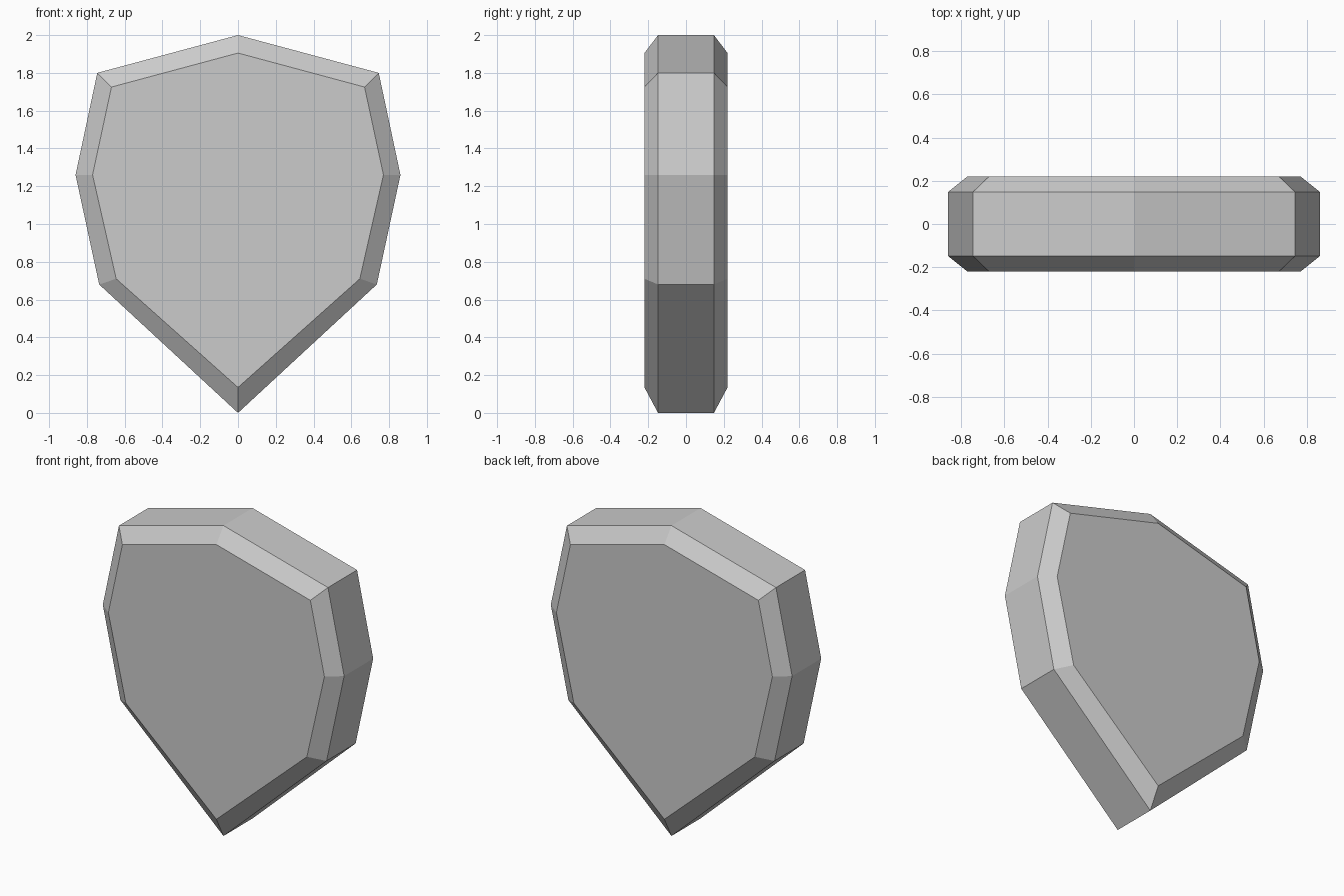
import bpy
import bmesh

cube = bpy.data.objects.get("Cube")
if cube:
    bpy.data.objects.remove(cube, do_unlink=True)

# Right half of each outline, top to tip, as (x, z)
RIM = [(0, 2), (0.745, 1.8), (0.86, 1.26), (0.735, 0.68), (0, 0)]
FACE = [(0, 1.905), (0.67, 1.725), (0.77, 1.26), (0.645, 0.71), (0, 0.135)]
RIM_Y, FACE_Y = 0.148, 0.22

grey = bpy.data.materials.new("stone_grey")
grey.use_nodes = True
grey.diffuse_color = (0.6, 0.6, 0.6, 1)
grey.node_tree.nodes["Principled BSDF"].inputs["Base Color"].default_value = (0.6, 0.6, 0.6, 1)


def ring(bm, half, y):
    """Closed outline mirrored across the centre line."""
    outline = half + [(-x, z) for x, z in reversed(half[1:-1])]
    return [bm.verts.new((x, y, z)) for x, z in outline]


# Shield slab: flat front and back with bevelled edges around the rim
bm = bmesh.new()
rings = [ring(bm, half, y) for half, y in
         ((FACE, -FACE_Y), (RIM, -RIM_Y), (RIM, RIM_Y), (FACE, FACE_Y))]
for a, b in zip(rings, rings[1:]):
    for i in range(len(a)):
        j = (i + 1) % len(a)
        bm.faces.new((a[i], a[j], b[j], b[i]))
bm.faces.new(rings[0])
bm.faces.new(rings[-1])
bmesh.ops.recalc_face_normals(bm, faces=bm.faces)

mesh = bpy.data.meshes.new("shield_slab")
bm.to_mesh(mesh)
bm.free()
mesh.materials.append(grey)
bpy.context.collection.objects.link(bpy.data.objects.new("shield_slab", mesh))
